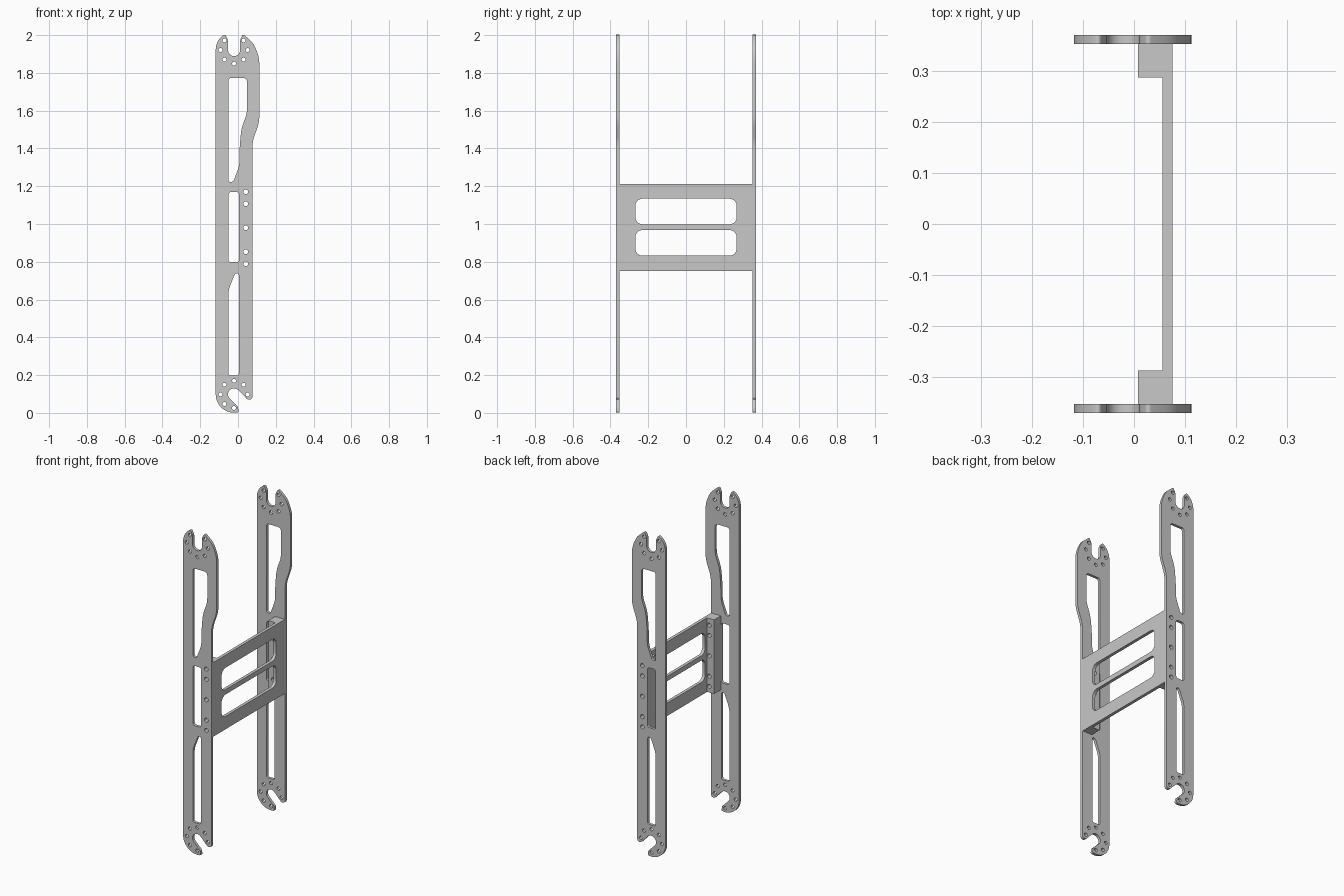
import bpy, bmesh
from math import radians, cos, sin, tan
from mathutils import Vector, Matrix

if "Cube" in bpy.data.objects:
    bpy.data.objects.remove(bpy.data.objects["Cube"])

metal = bpy.data.materials.new("grey metal")
metal.use_nodes = True
GREY = (0.58, 0.58, 0.58, 1)
metal.diffuse_color = GREY
metal.node_tree.nodes["Principled BSDF"].inputs["Base Color"].default_value = GREY


def arc(cx, cy, r, a0, a1, n=16):
    """Points along a circular arc, as uncut corners."""
    angles = [radians(a0 + (a1 - a0) * i / n) for i in range(n + 1)]
    return [(cx + r * cos(a), cy + r * sin(a), 0) for a in angles]


def circle(cx, cy, r):
    return arc(cx, cy, r, 0, 345, 23)


def rect(x0, x1, y0, y1, cut):
    return [(x0, y0, cut), (x1, y0, cut), (x1, y1, cut), (x0, y1, cut)]


def rounded(corners, n=6):
    """Replace each (x, y, cut) corner by an arc starting 'cut' before it."""
    out = []
    for i, (x, y, cut) in enumerate(corners):
        p = Vector((x, y, 0))
        if not cut:
            out.append(p)
            continue
        a = (Vector((*corners[i - 1][:2], 0)) - p).normalized()
        b = (Vector((*corners[(i + 1) % len(corners)][:2], 0)) - p).normalized()
        half = a.angle(b) / 2
        centre = p + (a + b).normalized() * cut / cos(half)
        start = (p + a * cut - centre).normalized()
        end = (p + b * cut - centre).normalized()
        radius = cut * tan(half)
        out += [centre + start.slerp(end, k / n) * radius for k in range(n + 1)]
    return out


def sheet(name, loops, thickness, matrix):
    """Flat sheet: first loop is the outline, the others are holes."""
    curve = bpy.data.curves.new(name, 'CURVE')
    curve.dimensions = '2D'
    curve.fill_mode = 'BOTH'
    curve.extrude = thickness / 2
    for loop in loops:
        pts = rounded(loop)
        spline = curve.splines.new('POLY')
        spline.points.add(len(pts) - 1)
        for sp, p in zip(spline.points, pts):
            sp.co = (p.x, p.y, 0, 1)
        spline.use_cyclic_u = True
    helper = bpy.data.objects.new(name + "_curve", curve)
    bpy.context.collection.objects.link(helper)
    bpy.context.view_layer.update()
    mesh = bpy.data.meshes.new_from_object(
        helper.evaluated_get(bpy.context.evaluated_depsgraph_get()))
    bpy.data.objects.remove(helper)
    # Weld caps to rims and stand the sheet up
    bm = bmesh.new()
    bm.from_mesh(mesh)
    bmesh.ops.remove_doubles(bm, verts=bm.verts, dist=0.0001)
    bmesh.ops.transform(bm, matrix=matrix, verts=bm.verts)
    bmesh.ops.recalc_face_normals(bm, faces=bm.faces)
    bm.to_mesh(mesh)
    bm.free()
    mesh.materials.clear()
    mesh.materials.append(metal)
    mesh.name = name
    obj = bpy.data.objects.new(name, mesh)
    bpy.context.collection.objects.link(obj)
    bpy.ops.object.select_all(action='DESELECT')
    obj.select_set(True)
    bpy.context.view_layer.objects.active = obj
    bpy.ops.object.shade_smooth_by_angle(angle=radians(30))


def facing_y(y):
    return Matrix.Translation((0, y, 0)) @ Matrix.Rotation(radians(90), 4, 'X')


# Side plate outline with an open slot at each end
X, TOP, LOW, SLOT = -0.021, 1.921, 0.098, 0.032
outline = (
    arc(X, LOW, 0.097, 278, 180)
    + arc(X, TOP, 0.097, 180, 128, 10)
    + [(-0.068, 2.005, 0.008), (-0.053, 1.975, 0.008)]
    + arc(X, TOP, SLOT, 180, 360)
    + [(0.011, 1.975, 0.008), (0.026, 2.006, 0.01), (0.08, 1.96, 0.025),
       (0.113, 1.885, 0.04), (0.113, 1.54, 0.035), (0.076, 1.435, 0.035),
       (0.076, 0.073, 0.012), (0.052, 0.069, 0.006)]
    + arc(X, LOW, SLOT, 45, 225)
    + [(0.0, 0.032, 0.005), (0.003, 0.004, 0.006)])

# Lightening windows
upper_window = [(-0.051, 1.773, 0.015), (0.048, 1.773, 0.02), (0.048, 1.585, 0.03),
                (0.018, 1.51, 0.04), (0.008, 1.4, 0.04), (0.008, 1.31, 0.03),
                (-0.026, 1.222, 0.012), (-0.051, 1.222, 0.012)]
middle_window = rect(-0.051, 0.006, 0.798, 1.169, 0.014)
lower_window = [(-0.051, 0.197, 0.012), (0.004, 0.197, 0.012), (0.004, 0.738, 0.009),
                (-0.016, 0.738, 0.009), (-0.051, 0.65, 0.03)]

# Bolt circles around the slots and the bolt row for the cross bracket
bolts = []
for z, skipped in ((TOP, 90), (LOW, 315)):
    for a in range(0, 360, 45):
        if a != skipped:
            bolts.append(circle(X + 0.072 * cos(radians(a)), z + 0.072 * sin(radians(a)), 0.0105))
bracket_bolts = [circle(0.041, 0.98 + dz, 0.0125) for dz in (-0.19, -0.127, 0, 0.127, 0.19)]

BOTTOM, HIGH = 0.752, 1.212
for side, s in (("front", -1), ("back", 1)):
    sheet(side + "_side_plate",
          [outline, upper_window, middle_window, lower_window] + bolts + bracket_bolts,
          0.017, facing_y(s * 0.3615))
    # Mounting block between plate and cross panel
    sheet(side + "_mounting_block", [rect(0.008, 0.056, BOTTOM, HIGH, 0)] + bracket_bolts,
          0.066, facing_y(s * 0.32))

# Cross panel with two slots
facing_x = Matrix(((0, 0, 1, 0.0655), (1, 0, 0, 0), (0, 1, 0, 0), (0, 0, 0, 1)))
sheet("cross_panel",
      [rect(-0.353, 0.353, BOTTOM, HIGH, 0),
       rect(-0.268, 0.268, 0.832, 0.968, 0.038),
       rect(-0.268, 0.268, 0.998, 1.134, 0.038)],
      0.019, facing_x)
